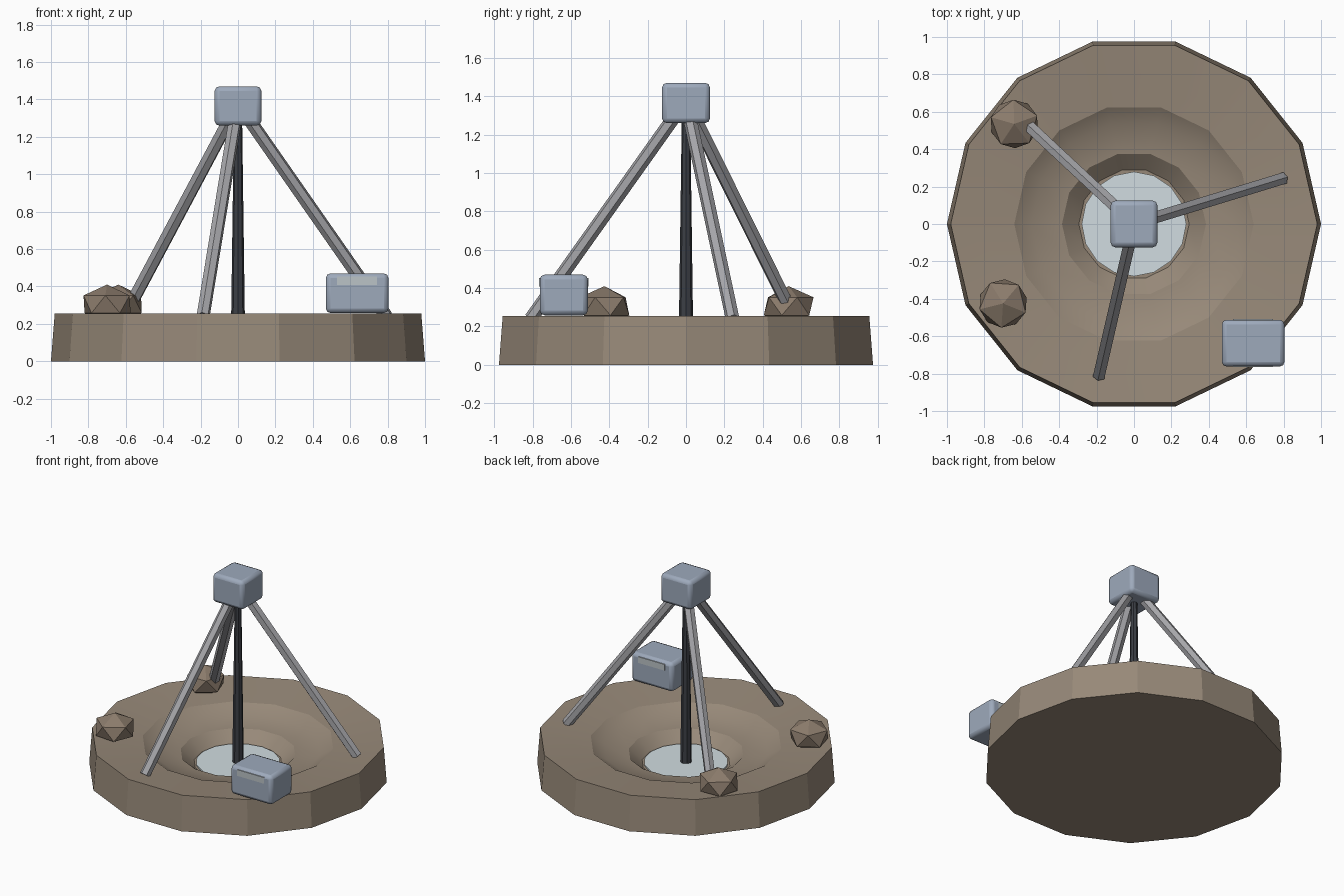
import bpy, bmesh
from math import cos, sin, radians, pi
from mathutils import Vector

if "Cube" in bpy.data.objects:
    bpy.data.objects.remove(bpy.data.objects["Cube"])


def material(name, rgb):
    m = bpy.data.materials.new(name)
    m.diffuse_color = (*rgb, 1)
    m.use_nodes = True
    m.node_tree.nodes["Principled BSDF"].inputs["Base Color"].default_value = m.diffuse_color
    return m


GROUND = material("ground", (0.31, 0.25, 0.19))
ROCK = material("rock", (0.26, 0.20, 0.15))
PANEL = material("panel", (0.34, 0.40, 0.50))
STRUT = material("strut", (0.38, 0.38, 0.40))
DARK = material("dark_metal", (0.045, 0.05, 0.06))
ICE = material("ice", (0.64, 0.72, 0.75))
STRIP = material("strip", (0.50, 0.55, 0.57))


def finish(ob, name, mat, angle=None):
    ob.name = name
    ob.data.materials.append(mat)
    if angle:
        bpy.ops.object.shade_smooth_by_angle(angle=radians(angle))
    return ob


def rod(name, a, b, r1, r2, sides, mat):
    a, b = Vector(a), Vector(b)
    d = b - a
    bpy.ops.mesh.primitive_cone_add(vertices=sides, radius1=r1, radius2=r2,
                                    depth=d.length, location=(a + b) / 2)
    ob = bpy.context.object
    ob.rotation_euler = d.to_track_quat('Z', 'Y').to_euler()
    return finish(ob, name, mat)


def box(name, loc, size, mat, bevel=0):
    bpy.ops.mesh.primitive_cube_add(size=1, location=loc)
    ob = bpy.context.object
    ob.scale = size
    bpy.ops.object.transform_apply(location=False, rotation=False, scale=True)
    if bevel:
        mod = ob.modifiers.new("bevel", 'BEVEL')
        mod.width, mod.segments = bevel, 2
    return finish(ob, name, mat, 30 if bevel else None)


# Terraced crater base: profile swept round 14 sides
profile = [(1.0, 0), (0.98, 0.255), (0.64, 0.22), (0.55, 0.165),
           (0.385, 0.145), (0.295, 0.07)]
N = 14
bm = bmesh.new()
rings = [[bm.verts.new((r * cos(2 * pi * i / N), r * sin(2 * pi * i / N), z))
          for i in range(N)] for r, z in profile]
for lo, hi in zip(rings, rings[1:]):
    for i in range(N):
        j = (i + 1) % N
        bm.faces.new((lo[i], lo[j], hi[j], hi[i]))
bm.faces.new(rings[0][::-1])
bm.faces.new(rings[-1])
me = bpy.data.meshes.new("crater_base")
bm.to_mesh(me)
bm.free()
base = bpy.data.objects.new("crater_base", me)
bpy.context.collection.objects.link(base)
bpy.context.view_layer.objects.active = base
base.select_set(True)
finish(base, "crater_base", GROUND, 25)

# Ice floor and drill pole
rod("ice_floor", (0, 0, 0.05), (0, 0, 0.08), 0.28, 0.28, 16, ICE)
rod("drill_pole", (0, 0, 0.06), (0, 0, 1.3), 0.039, 0.022, 8, DARK)

# Tripod legs
for k in range(3):
    t = radians(17 + 120 * k)
    rod(f"tripod_leg_{k + 1}", (0.83 * cos(t), 0.83 * sin(t), 0.24),
        (0.05 * cos(t), 0.05 * sin(t), 1.31), 0.036, 0.036, 6, STRUT)

# Head housing and equipment case with a light strip front and back
box("head_housing", (0, 0, 1.365), (0.25, 0.25, 0.21), PANEL, 0.025)
box("equipment_case", (0.637, -0.637, 0.364), (0.335, 0.25, 0.212), PANEL, 0.025)
box("case_strip", (0.637, -0.637, 0.43), (0.215, 0.256, 0.045), STRIP)

# Flattened boulders
for name, x, y, turn in (("boulder_back", -0.64, 0.535, 20),
                         ("boulder_front", -0.70, -0.425, 50)):
    bpy.ops.mesh.primitive_ico_sphere_add(subdivisions=1, radius=1,
                                          location=(x, y, 0.305))
    rock = bpy.context.object
    rock.scale = (0.145, 0.145, 0.105)
    rock.rotation_euler = (0, 0, radians(turn))
    finish(rock, name, ROCK)
